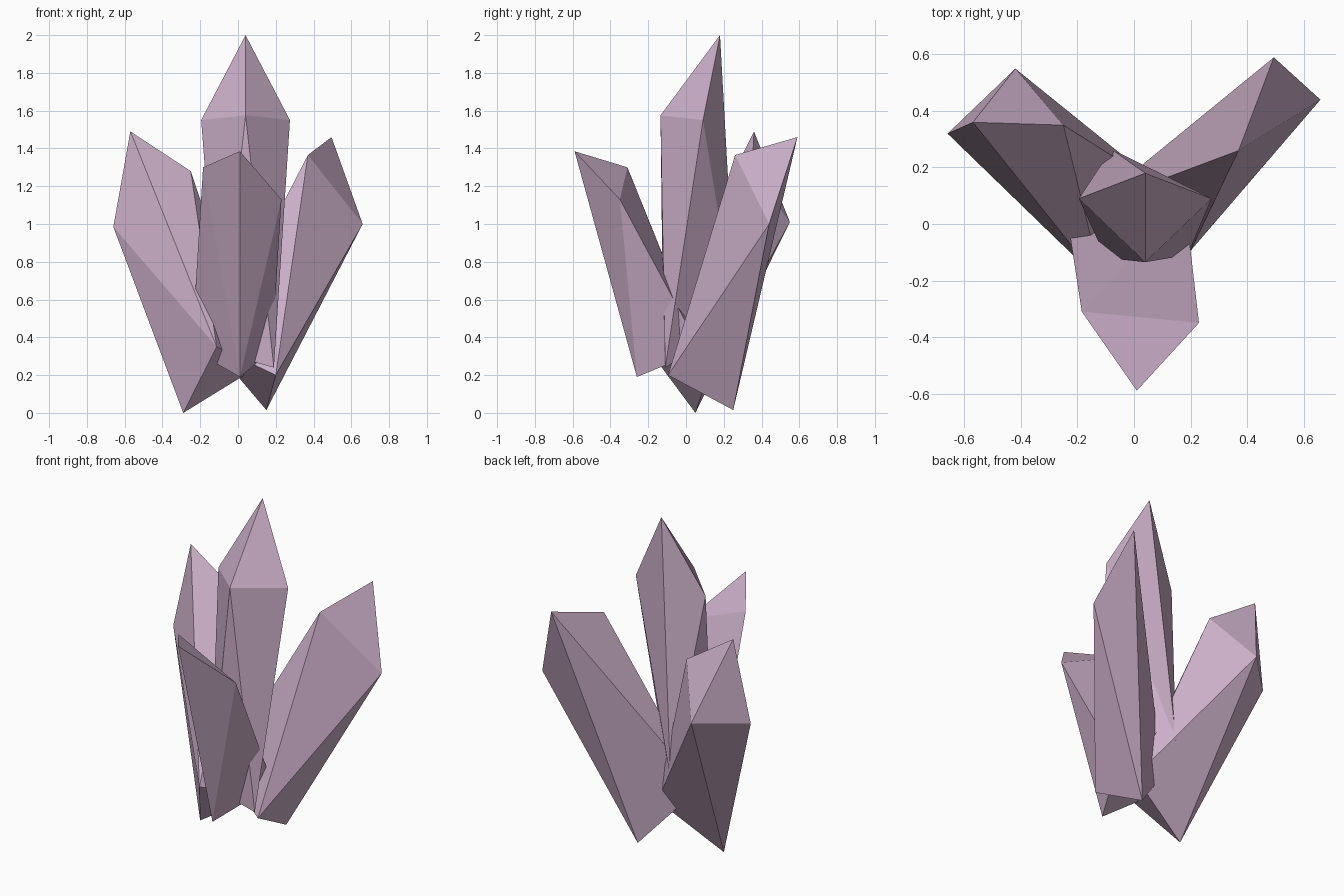
import bpy, bmesh

if "Cube" in bpy.data.objects:
    bpy.data.objects.remove(bpy.data.objects["Cube"])

# One flat colour for the whole cluster
mat = bpy.data.materials.new("pale_mauve_crystal")
mat.diffuse_color = (0.60, 0.43, 0.58, 1.0)
mat.use_nodes = True
mat.node_tree.nodes["Principled BSDF"].inputs["Base Color"].default_value = mat.diffuse_color


def crystal(name, top, base):
    """Faceted shard: convex solid between its tip facets and its narrow root."""
    bm = bmesh.new()
    for p in top + base:
        bm.verts.new(p)
    res = bmesh.ops.convex_hull(bm, input=bm.verts[:])
    loose = [v for v in bm.verts if not v.link_faces]
    bmesh.ops.delete(bm, geom=loose, context='VERTS')
    bmesh.ops.recalc_face_normals(bm, faces=bm.faces[:])
    mesh = bpy.data.meshes.new(name)
    bm.to_mesh(mesh)
    bm.free()
    mesh.materials.append(mat)
    obj = bpy.data.objects.new(name, mesh)
    bpy.context.collection.objects.link(obj)
    return obj


# Tall middle shard
crystal("center_crystal",
        [(0.04, 0.18, 2.0), (0.04, -0.135, 1.575), (-0.195, 0.09, 1.55), (0.275, 0.09, 1.55)],
        [(-0.08, 0.265, 0.48), (0.19, -0.11, 0.24), (-0.10, -0.12, 0.32)])

# Shard leaning to the front
crystal("front_crystal",
        [(0.01, -0.59, 1.385), (-0.185, -0.31, 1.30), (0.23, -0.35, 1.13)],
        [(0.01, -0.26, 0.19), (-0.245, 0.08, 0.335), (0.18, 0.08, 0.33)])

# Shard leaning to the back left
crystal("left_crystal",
        [(-0.57, 0.36, 1.49), (-0.25, 0.35, 1.28), (-0.66, 0.32, 0.985), (-0.42, 0.55, 1.01)],
        [(-0.29, 0.05, 0.0), (-0.113, -0.21, 0.35), (0.10, 0.13, 0.24)])

# Shard leaning to the back right
crystal("right_crystal",
        [(0.495, 0.59, 1.46), (0.37, 0.26, 1.365), (0.66, 0.44, 1.0)],
        [(0.15, 0.25, 0.015), (0.20, -0.095, 0.20), (-0.147, 0.066, 0.365)])
